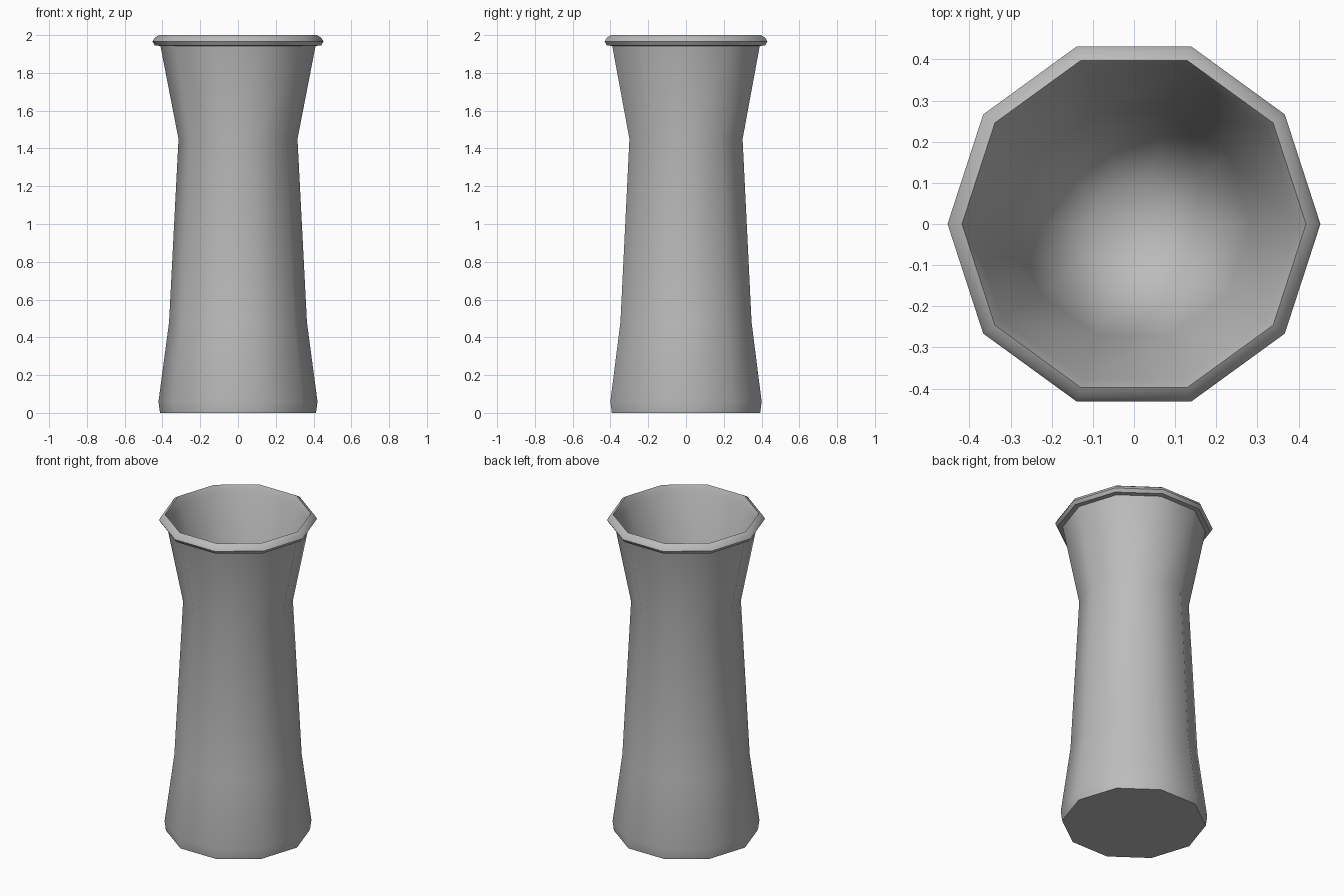
import bpy
import bmesh
from math import cos, sin, tau

cube = bpy.data.objects.get("Cube")
if cube:
    bpy.data.objects.remove(cube)

SIDES = 10

# Single clay-grey material
grey = bpy.data.materials.new("plain grey")
grey.use_nodes = True
colour = (0.5, 0.5, 0.5, 1)
grey.diffuse_color = colour
grey.node_tree.nodes["Principled BSDF"].inputs["Base Color"].default_value = colour


def lathe(name, profile, cap_first=False, cap_last=False):
    """Turn a (radius, height) profile into a ten-sided part."""
    bm = bmesh.new()
    rings = [[bm.verts.new((r * cos(tau * i / SIDES), r * sin(tau * i / SIDES), z))
              for i in range(SIDES)] for r, z in profile]
    for low, high in zip(rings, rings[1:]):
        for i in range(SIDES):
            j = (i + 1) % SIDES
            bm.faces.new((low[i], low[j], high[j], high[i]))
    if cap_first:
        bm.faces.new(rings[0][::-1])
    if cap_last:
        bm.faces.new(rings[-1])
    mesh = bpy.data.meshes.new(name)
    bm.to_mesh(mesh)
    bm.free()
    mesh.materials.append(grey)
    obj = bpy.data.objects.new(name, mesh)
    bpy.context.collection.objects.link(obj)
    bpy.ops.object.select_all(action="DESELECT")
    obj.select_set(True)
    bpy.context.view_layer.objects.active = obj
    bpy.ops.object.shade_smooth_by_angle(angle=0.85)
    return obj


# Waisted outer wall with a closed foot
lathe("outer_wall", [(0.413, 0), (0.421, 0.06), (0.365, 0.48),
                     (0.315, 1.45), (0.411, 1.945)], cap_first=True)

# Rounded lip around the mouth
lathe("rim", [(0.411, 1.943), (0.44, 1.945), (0.453, 1.965),
              (0.442, 1.985), (0.418, 2.0)])

# Flared throat narrowing to a deep floor
lathe("inner_wall", [(0.418, 2.0), (0.398, 1.96), (0.285, 1.45),
                     (0.22, 1.2), (0.1, 1.1)], cap_last=True)
